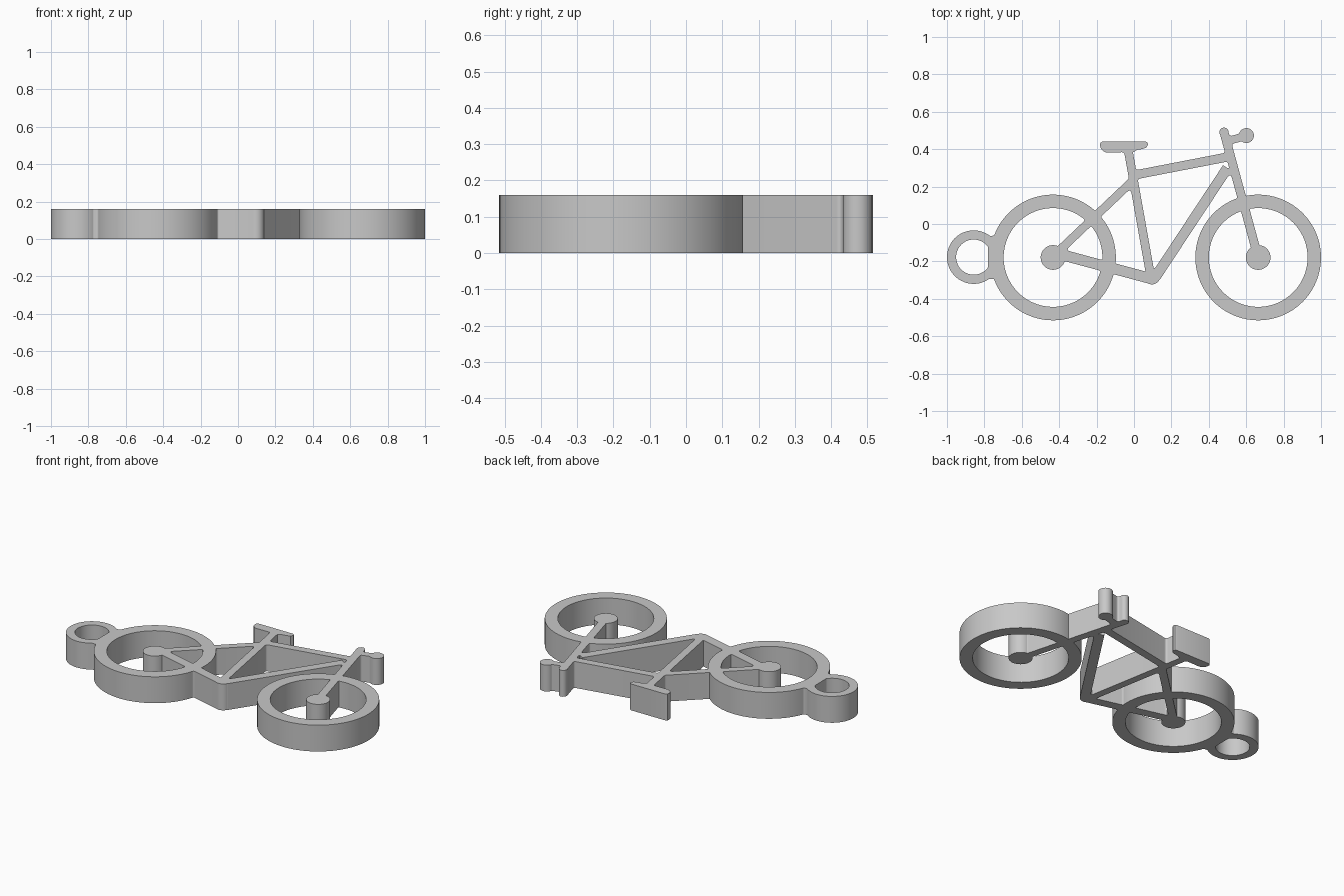
import bpy, bmesh, math
from mathutils import Vector
from mathutils.geometry import delaunay_2d_cdt

if "Cube" in bpy.data.objects:
    bpy.data.objects.remove(bpy.data.objects["Cube"])

THICK = 0.16
FILLET = 0.014


def circle(x, y, r, n=96):
    return [Vector((x + r * math.cos(2 * math.pi * i / n),
                    y + r * math.sin(2 * math.pi * i / n))) for i in range(n)]


def bar(x1, y1, x2, y2, w):
    a, b = Vector((x1, y1)), Vector((x2, y2))
    d = (b - a).normalized()
    s = Vector((-d.y, d.x)) * w / 2
    return [a + s, a - s, b - s, b + s]


def inside(p, poly):
    hit = False
    for a, b in zip(poly, poly[1:] + poly[:1]):
        if (a.y > p.y) != (b.y > p.y):
            if p.x < a.x + (p.y - a.y) * (b.x - a.x) / (b.y - a.y):
                hit = not hit
    return hit


# Rings: outer outline and hole
rings = [
    (circle(-0.433, -0.179, 0.336), circle(-0.433, -0.179, 0.264)),             # rear wheel
    (circle(0.664, -0.179, 0.336), circle(0.664, -0.179, 0.264)),               # front wheel
    (circle(-0.857, -0.177, 0.143, 64), circle(-0.857, -0.177, 0.094, 64)),     # key loop
]

# Solid outlines
saddle = [(-.182, .420), (-.180, .433), (-.168, .441), (.061, .441), (.072, .436),
          (.075, .425), (.067, .409), (.045, .401), (.019, .397), (-.003, .385),
          (-.147, .382), (-.163, .388), (-.176, .402)]
solids = [
    circle(-0.433, -0.179, 0.066, 48),              # rear hub
    circle(0.664, -0.179, 0.066, 48),               # front hub
    circle(0.096, -0.278, 0.045, 32),               # bottom bracket
    circle(0.481, 0.491, 0.0245, 24),               # steerer top
    circle(0.601, 0.473, 0.040, 32),                # handlebar grip
    bar(0.490, 0.441, 0.601, 0.471, 0.043),         # handlebar
    bar(0.481, 0.491, 0.664, -0.179, 0.047),        # fork
    bar(0.003, 0.262, 0.499, 0.358, 0.048),         # top tube
    bar(0.499, 0.299, 0.115, -0.283, 0.055),        # down tube
    bar(-0.032, 0.400, 0.088, -0.272, 0.046),       # seat tube
    bar(-0.419, -0.160, -0.008, 0.230, 0.045),      # seat stay
    bar(-0.433, -0.152, 0.088, -0.291, 0.058),      # chain stay
    bar(-0.780, -0.178, -0.736, -0.178, 0.230),     # neck of the key loop
    [Vector(p) for p in saddle],                    # saddle
]

# Merge every outline into one flat region
verts, edges = [], []
for poly in solids + [p for r in rings for p in r]:
    n0, n = len(verts), len(poly)
    verts += poly
    edges += [(n0 + i, n0 + (i + 1) % n) for i in range(n)]
pts, _, tris, *_ = delaunay_2d_cdt(verts, edges, [], 0, 1e-5)

directed = set()
for t in tris:
    a, b, c = (pts[i] for i in t)
    mid = (a + b + c) / 3
    if not (any(inside(mid, s) for s in solids)
            or any(inside(mid, o) and not inside(mid, h) for o, h in rings)):
        continue
    t = list(t)
    if (b - a).cross(c - a) < 0:
        t.reverse()
    directed.update(zip(t, t[1:] + t[:1]))
follow = {a: b for a, b in directed if (b, a) not in directed}

# Chain the region border into closed loops
loops = []
while follow:
    start, cur = follow.popitem()
    loop = [start]
    while cur != start and cur in follow:
        loop.append(cur)
        cur = follow.pop(cur)
    loops.append([pts[i] for i in loop])


def fillet(loop):
    """Round the sharp inward corners of a border loop."""
    out, n = [], len(loop)
    for i, p in enumerate(loop):
        u, v = loop[i - 1] - p, loop[(i + 1) % n] - p
        turn = (-u).cross(v)
        ang = u.angle(v, math.pi)
        if turn < 0 and ang < math.radians(150):
            d = FILLET / math.tan(ang / 2)
            d = min(d, 0.04)
            a = p + u.normalized() * min(d, u.length * 0.48)
            b = p + v.normalized() * min(d, v.length * 0.48)
            for k in range(6):
                s = k / 5
                out.append(a * (1 - s) ** 2 + p * (2 * s * (1 - s)) + b * s ** 2)
        else:
            out.append(p)
    return out


# Extrude the filled outline into the solid body
curve = bpy.data.curves.new("bicycle_keyring", 'CURVE')
curve.dimensions = '2D'
curve.fill_mode = 'BOTH'
curve.extrude = THICK / 2
for loop in loops:
    if len(loop) < 3:
        continue
    loop = fillet(loop)
    sp = curve.splines.new('POLY')
    sp.points.add(len(loop) - 1)
    for q, p in zip(sp.points, loop):
        q.co = (p.x, p.y, 0, 1)
    sp.use_cyclic_u = True
body = bpy.data.objects.new("bicycle_keyring", curve)
bpy.context.collection.objects.link(body)
bpy.context.view_layer.objects.active = body
body.select_set(True)
bpy.ops.object.convert(target='MESH')
body = bpy.context.view_layer.objects.active

bm = bmesh.new()
bm.from_mesh(body.data)
bmesh.ops.translate(bm, verts=bm.verts, vec=(0, 0, THICK / 2))
bmesh.ops.remove_doubles(bm, verts=bm.verts, dist=1e-5)
bmesh.ops.recalc_face_normals(bm, faces=bm.faces)
bm.to_mesh(body.data)
bm.free()

grey = bpy.data.materials.new("plain_grey")
grey.diffuse_color = (0.58, 0.58, 0.58, 1)
grey.use_nodes = True
grey.node_tree.nodes["Principled BSDF"].inputs["Base Color"].default_value = grey.diffuse_color
body.data.materials.clear()
body.data.materials.append(grey)
bpy.ops.object.shade_smooth_by_angle(angle=math.radians(30))
